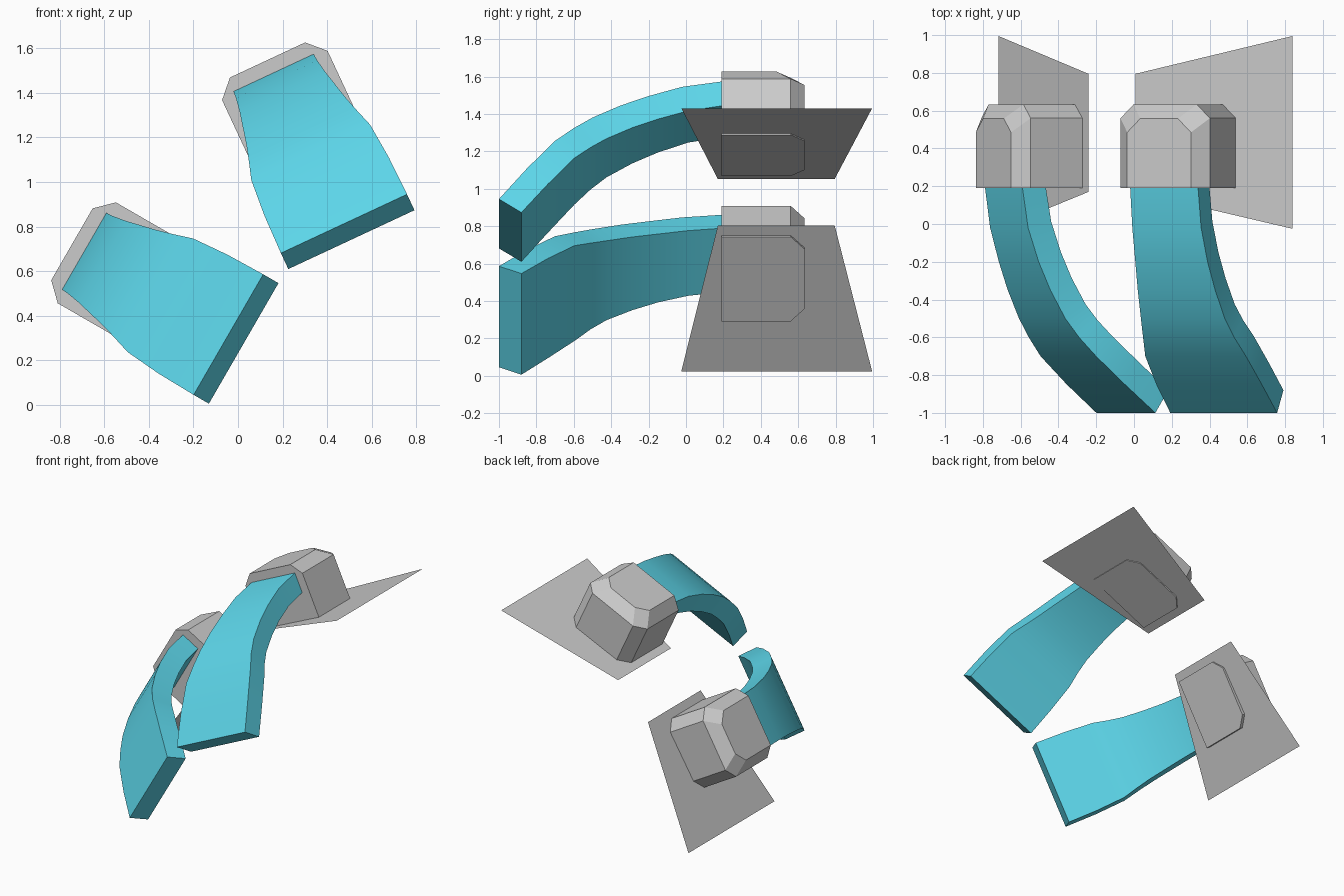
import bpy, bmesh
from math import sin, cos, radians
from mathutils import Vector

if "Cube" in bpy.data.objects:
    bpy.data.objects.remove(bpy.data.objects["Cube"])

cyan = bpy.data.materials.new("cyan")
cyan.diffuse_color = (0.11, 0.68, 0.83, 1)
cyan.use_nodes = True
cyan.node_tree.nodes["Principled BSDF"].inputs["Base Color"].default_value = cyan.diffuse_color


def placer(angle, across, up, side):
    """Local (across, y, up) -> world, tilted about the y axis; side=-1 mirrors."""
    c, s = cos(radians(angle)), sin(radians(angle))

    def place(a, y, w):
        u, v = across + side * a, up + w
        return Vector((u * c - v * s, y, u * s + v * c))
    return place


def build(name, loops, place, mat=None, smooth=False):
    """Skin a stack of equal loops and cap both ends (one loop = flat sheet)."""
    bm = bmesh.new()
    rows = [[bm.verts.new(place(*p)) for p in loop] for loop in loops]
    for r, q in zip(rows, rows[1:]):
        for i in range(len(r)):
            j = (i + 1) % len(r)
            bm.faces.new((r[i], r[j], q[j], q[i]))
    bm.faces.new(rows[0])
    if len(rows) > 1:
        bm.faces.new(rows[-1])
    bmesh.ops.recalc_face_normals(bm, faces=bm.faces)
    me = bpy.data.meshes.new(name)
    bm.to_mesh(me)
    bm.free()
    ob = bpy.data.objects.new(name, me)
    bpy.context.collection.objects.link(ob)
    if mat:
        me.materials.append(mat)
    if smooth:
        bpy.ops.object.select_all(action='DESELECT')
        ob.select_set(True)
        bpy.context.view_layer.objects.active = ob
        bpy.ops.object.shade_smooth_by_angle(angle=radians(30))
    return ob


# curved band: y, height of outer surface, half width
path = [(-1, -.748, .312), (-.85, -.565, .308), (-.70, -.396, .294),
        (-.60, -.308, .266), (-.50, -.236, .245), (-.35, -.156, .226),
        (-.20, -.093, .211), (-.02, -.034, .201), (.20, 0, .198)]


def band_loops(thick=.145):
    loops = []
    for i, (y, w, h) in enumerate(path):
        a, b = path[max(i - 1, 0)], path[min(i + 1, len(path) - 1)]
        d = Vector((b[0] - a[0], b[1] - a[1])).normalized()
        iy, iw = y + d.y * thick, w - d.x * thick
        if i == 0:
            iy, iw = -.88, -.827
        if i == len(path) - 1:
            iy = y
        loops.append([(-h, y, w), (h, y, w), (h, iy, iw), (-h, iy, iw)])
    return loops


# housing: plan outline with chamfered back corners, shrunk at the top
def plan(w, inset=0):
    a, b, y = .261 - inset, .185 - inset, .56 - inset
    return [(-a, .19, w), (a, .19, w), (a, y, w), (b, y + .073, w),
            (-b, y + .073, w), (-a, y, w)]


housing_loops = [plan(-.345), plan(-.015), plan(.062, .075)]

for label, angle, across, up, side, tilt in (("right", 25, .774, 1.284, 1, -.342),
                                             ("left", 60, .252, .943, -1, -.310)):
    place = placer(angle, across, up, side)
    build(label + "_band", band_loops(), place, cyan, smooth=True)
    build(label + "_housing", housing_loops, place)
    # thin tapered sheet through the base of the housing
    build(label + "_plate", [[(-.323, .17, -.333), (-.323, .795, -.333),
                              (.590, .995, tilt), (.590, -.025, tilt)]], place)
